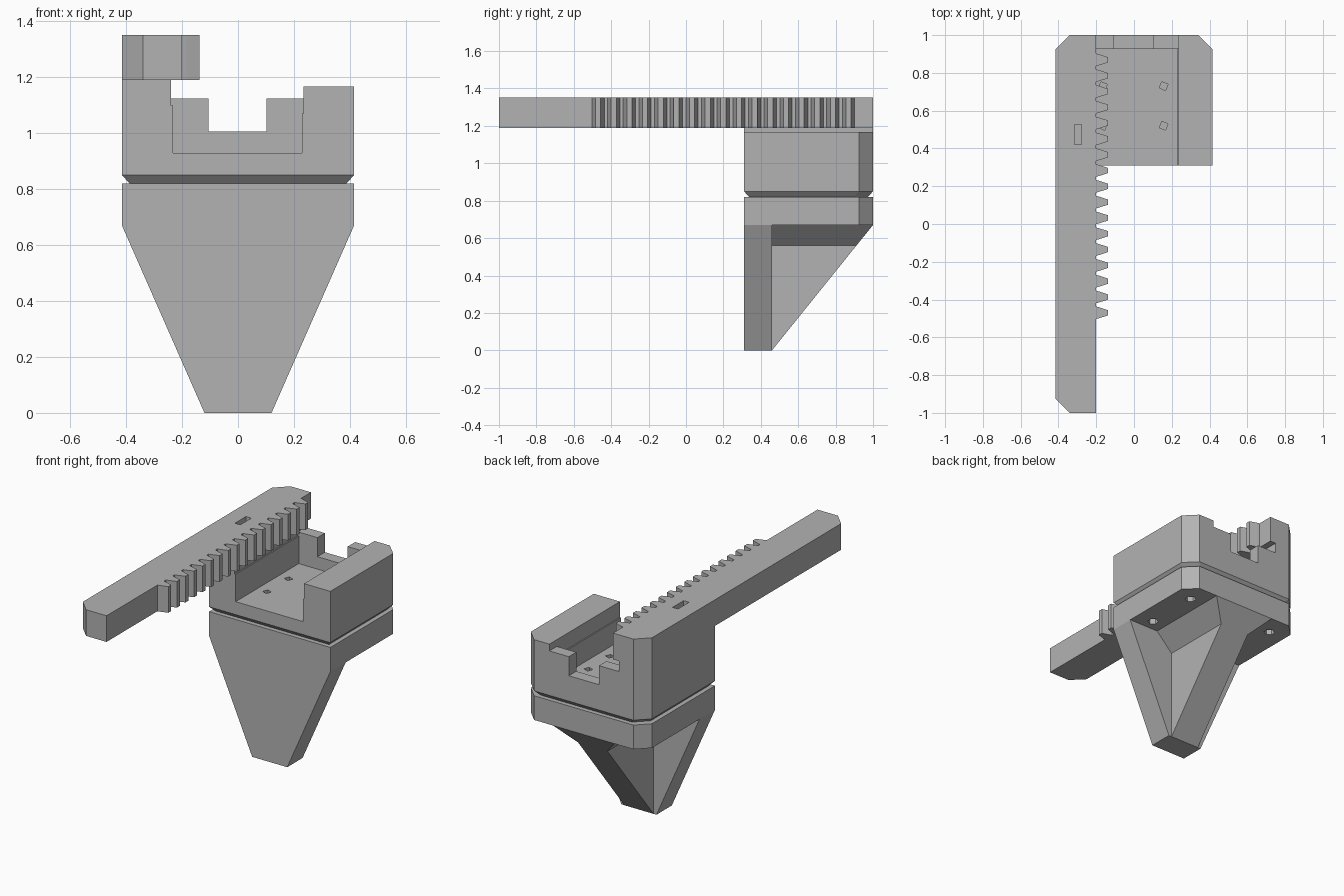
import bpy, bmesh, math
from mathutils import Vector

cube = bpy.data.objects.get("Cube")
if cube:
    bpy.data.objects.remove(cube, do_unlink=True)

grey = bpy.data.materials.new("plain grey")
grey.use_nodes = True
colour = (0.45, 0.45, 0.45, 1)
grey.diffuse_color = colour
grey.node_tree.nodes["Principled BSDF"].inputs["Base Color"].default_value = colour


def loft(name, rings):
    """Closed solid through matching rings of 3D points."""
    bm = bmesh.new()
    loops = [[bm.verts.new(p) for p in ring] for ring in rings]
    n = len(loops[0])
    for a, b in zip(loops, loops[1:]):
        for i in range(n):
            bm.faces.new((a[i], a[(i + 1) % n], b[(i + 1) % n], b[i]))
    bm.faces.new(loops[0])
    bm.faces.new(loops[-1])
    bmesh.ops.recalc_face_normals(bm, faces=bm.faces)
    mesh = bpy.data.meshes.new(name)
    bm.to_mesh(mesh)
    bm.free()
    mesh.materials.append(grey)
    ob = bpy.data.objects.new(name, mesh)
    bpy.context.collection.objects.link(ob)
    return ob


def prism(name, outline, axis, low, high):
    """Extrude a 2D outline along one axis."""
    def place(p, d):
        v = list(p)
        v.insert("xyz".index(axis), d)
        return Vector(v)
    return loft(name, [[place(p, d) for p in outline] for d in (low, high)])


def box(name, x0, x1, y0, y1, z0, z1):
    return prism(name, [(x0, y0), (x1, y0), (x1, y1), (x0, y1)], "z", z0, z1)


def hole(x, y, z0, z1, r, sides):
    ring = [(x + r * math.cos(math.tau * i / sides + 0.4),
             y + r * math.sin(math.tau * i / sides + 0.4)) for i in range(sides)]
    return prism("hole_cutter", ring, "z", z0, z1)


def combine(ob, others, operation):
    """Apply boolean modifiers and discard the helper solids."""
    for other in others:
        other.hide_render = True
        mod = ob.modifiers.new("boolean", "BOOLEAN")
        mod.operation, mod.solver, mod.object = operation, "EXACT", other
    bpy.context.view_layer.update()
    graph = bpy.context.evaluated_depsgraph_get()
    mesh = bpy.data.meshes.new_from_object(ob.evaluated_get(graph))
    ob.modifiers.clear()
    ob.data = mesh
    for other in others:
        bpy.data.objects.remove(other, do_unlink=True)


W, FRONT, BACK, C = 0.415, 0.31, 1.0, 0.075


def plan(front, inset=0.0):
    """Block outline with chamfered back corners."""
    w, b = W - inset, BACK - inset
    return [(-w, front + inset), (w, front + inset), (w, b - C),
            (w - C, b), (C - w, b), (-w, b - C)]


# Upper carriage with a chamfered underside
carriage = loft("upper_carriage", [[(x, y, z) for x, y in plan(FRONT, i)]
                for z, i in ((0.82, 0.028), (0.85, 0), (1.19, 0))])
channel = [(-0.233, 0.93), (0.228, 0.93), (0.228, 1.07), (0.235, 1.07),
           (0.235, 1.3), (-0.24, 1.3), (-0.24, 1.1), (-0.233, 1.1)]
cutters = [
    prism("channel_cutter", channel, "y", 0.2, 0.927),
    box("wall_top_cutter", -0.24, 0.235, 0.9, 1.1, 1.125, 1.3),
    box("wall_notch_cutter", -0.105, 0.102, 0.9, 1.1, 1.007, 1.3),
    box("rail_top_cutter", 0.2, 0.5, 0.2, 1.1, 1.167, 1.3),
]
cutters += [hole(x, y, 0.87, 1.0, 0.025, 4) for x in (-0.165, 0.157) for y in (0.52, 0.73)]
combine(carriage, cutters, "DIFFERENCE")

# Lower mounting flange with screw holes underneath
flange = prism("lower_flange", plan(0.46), "z", 0.67, 0.82)
combine(flange, [hole(s * 0.3, y, 0.6, 0.77, 0.032, 6)
                 for s in (-1, 1) for y in (0.53, 0.87)], "DIFFERENCE")

# Tapered finger plate
prism("finger_plate", [(-0.12, 0), (0.12, 0), (W, 0.67), (W, 0.82), (-W, 0.82), (-W, 0.67)],
      "y", FRONT, 0.46)

# Triangular rib that flares where it meets the flange
rib = prism("finger_rib", [(0.46, 0), (0.911, 0.56), (0.46, 0.56)], "x", -0.1, 0.1)
loft("rib_flare", [[(-w, 0.46, z), (w, 0.46, z), (w, y, z), (-w, y, z)]
                   for w, y, z in ((0.1, 0.911, 0.56), (0.21, 1.0, 0.67))])

# Toothed rack bar, traced as one outline
EDGE, TIP, PITCH = -0.2, -0.138, 0.0837
outline = [(C - W, -1), (EDGE, -1)]
for i in range(17):
    y = -0.47 + i * PITCH
    outline += [(EDGE, y - 0.033), (-0.185, y - 0.029), (TIP, y - 0.014),
                (TIP, y + 0.014), (-0.185, y + 0.029), (EDGE, y + 0.033)]
outline += [(EDGE, 1), (C - W, 1), (-W, 1 - C), (-W, C - 1)]
rack = prism("toothed_rack", outline, "z", 1.19, 1.352)
combine(rack, [box("slot_cutter", -0.315, -0.278, 0.42, 0.528, 1.25, 1.4)], "DIFFERENCE")
